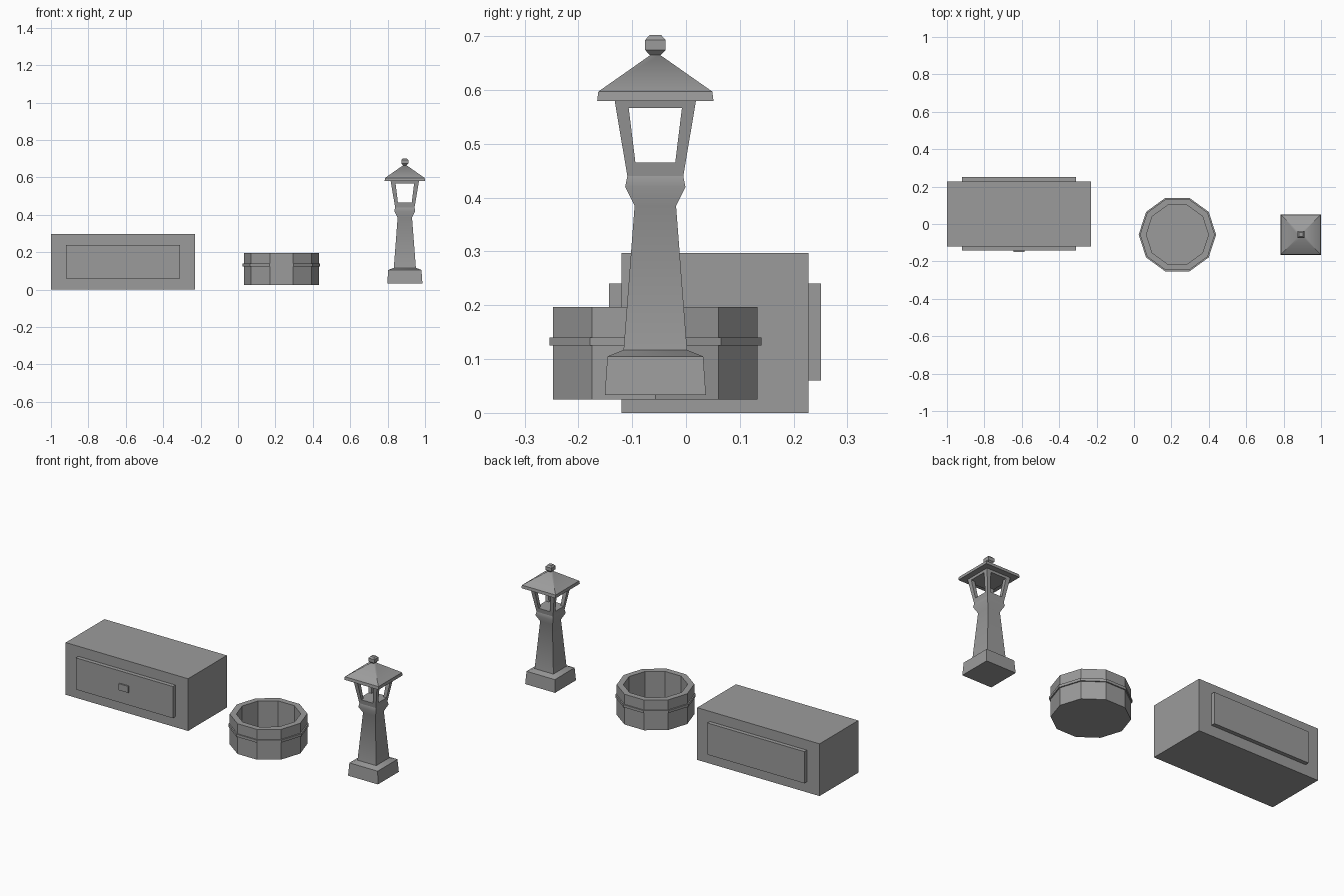
import bpy, bmesh, math
from mathutils import Vector

cube = bpy.data.objects.get("Cube")
if cube:
    bpy.data.objects.remove(cube, do_unlink=True)

grey = bpy.data.materials.new("stone_grey")
grey.use_nodes = True
colour = (0.33, 0.33, 0.33, 1)
grey.diffuse_color = colour
grey.node_tree.nodes["Principled BSDF"].inputs["Base Color"].default_value = colour


def finish(name, bm, smooth=False):
    bmesh.ops.recalc_face_normals(bm, faces=bm.faces)
    mesh = bpy.data.meshes.new(name)
    bm.to_mesh(mesh)
    bm.free()
    mesh.materials.append(grey)
    obj = bpy.data.objects.new(name, mesh)
    bpy.context.collection.objects.link(obj)
    if smooth:
        bpy.ops.object.select_all(action="DESELECT")
        obj.select_set(True)
        bpy.context.view_layer.objects.active = obj
        bpy.ops.object.shade_smooth_by_angle(angle=math.radians(40))
    return obj


def box(name, low, high):
    bm = bmesh.new()
    bmesh.ops.create_cube(bm, size=1)
    low, high = Vector(low), Vector(high)
    for v in bm.verts:
        v.co = (low + high) / 2 + v.co * (high - low)
    return finish(name, bm)


def loft(bm, rings, loop=False):
    """Skin a list of equal-length rings; cap the ends or join them up."""
    rows = [[bm.verts.new(p) for p in ring] for ring in rings]
    pairs = list(zip(rows, rows[1:]))
    if loop:
        pairs.append((rows[-1], rows[0]))
    else:
        bm.faces.new(rows[0])
        bm.faces.new(rows[-1])
    n = len(rows[0])
    for a, b in pairs:
        for i in range(n):
            j = (i + 1) % n
            bm.faces.new((a[i], a[j], b[j], b[i]))


def square(cx, cy, half, z):
    return [(cx + sx * half, cy + sy * half, z)
            for sx, sy in ((-1, -1), (1, -1), (1, 1), (-1, 1))]


def decagon(radius, z):
    return [(TUB_X + radius * math.cos(math.tau * i / 10),
             CY + radius * math.sin(math.tau * i / 10), z) for i in range(10)]


CY, TUB_X, POST_X = -0.057, 0.232, 0.892

# Chest with a raised panel on front and back, and a small latch
box("chest_body", (-1, -0.12, 0), (-0.23, 0.228, 0.297))
box("chest_front_panel", (-0.92, -0.143, 0.06), (-0.31, -0.115, 0.24))
box("chest_back_panel", (-0.92, 0.22, 0.06), (-0.31, 0.251, 0.24))
box("chest_latch", (-0.645, -0.151, 0.133), (-0.585, -0.14, 0.17))

# Open ten-sided tub
bm = bmesh.new()
loft(bm, [decagon(r, z) for r, z in
          ((0.2, 0.025), (0.2, 0.197), (0.166, 0.197), (0.166, 0.045))])
finish("tub", bm)

# Hoop around the tub
bm = bmesh.new()
loft(bm, [decagon(r, z) for r, z in
          ((0.198, 0.125), (0.207, 0.125), (0.207, 0.14), (0.198, 0.14))], loop=True)
finish("tub_hoop", bm)


def square_part(name, profile):
    bm = bmesh.new()
    loft(bm, [square(POST_X, CY, h, z) for h, z in profile])
    return finish(name, bm, smooth=True)


# Lantern: pillar, window sill, lintel, roof and finial
square_part("pillar", ((0.094, 0.033), (0.089, 0.105), (0.059, 0.117),
                       (0.0385, 0.385), (0.056, 0.42), (0.052, 0.44)))
square_part("lantern_sill", ((0.052, 0.44), (0.0562, 0.465)))
square_part("lantern_lintel", ((0.0733, 0.567), (0.0755, 0.58)))
square_part("roof", ((0.108, 0.58), (0.106, 0.597), (0.009, 0.665)))
square_part("finial", ((0.009, 0.664), (0.0188, 0.674), (0.0188, 0.693), (0.011, 0.702)))

# Four leaning corner posts around the open windows
bm = bmesh.new()
for sx in (-1, 1):
    for sy in (-1, 1):
        rings = []
        for inner, outer, z in ((0.037, 0.0562, 0.465), (0.0495, 0.0733, 0.567)):
            mid = (inner + outer) / 2
            rings.append(square(POST_X + sx * mid, CY + sy * mid, (outer - inner) / 2, z))
        loft(bm, rings)
finish("lantern_posts", bm)
